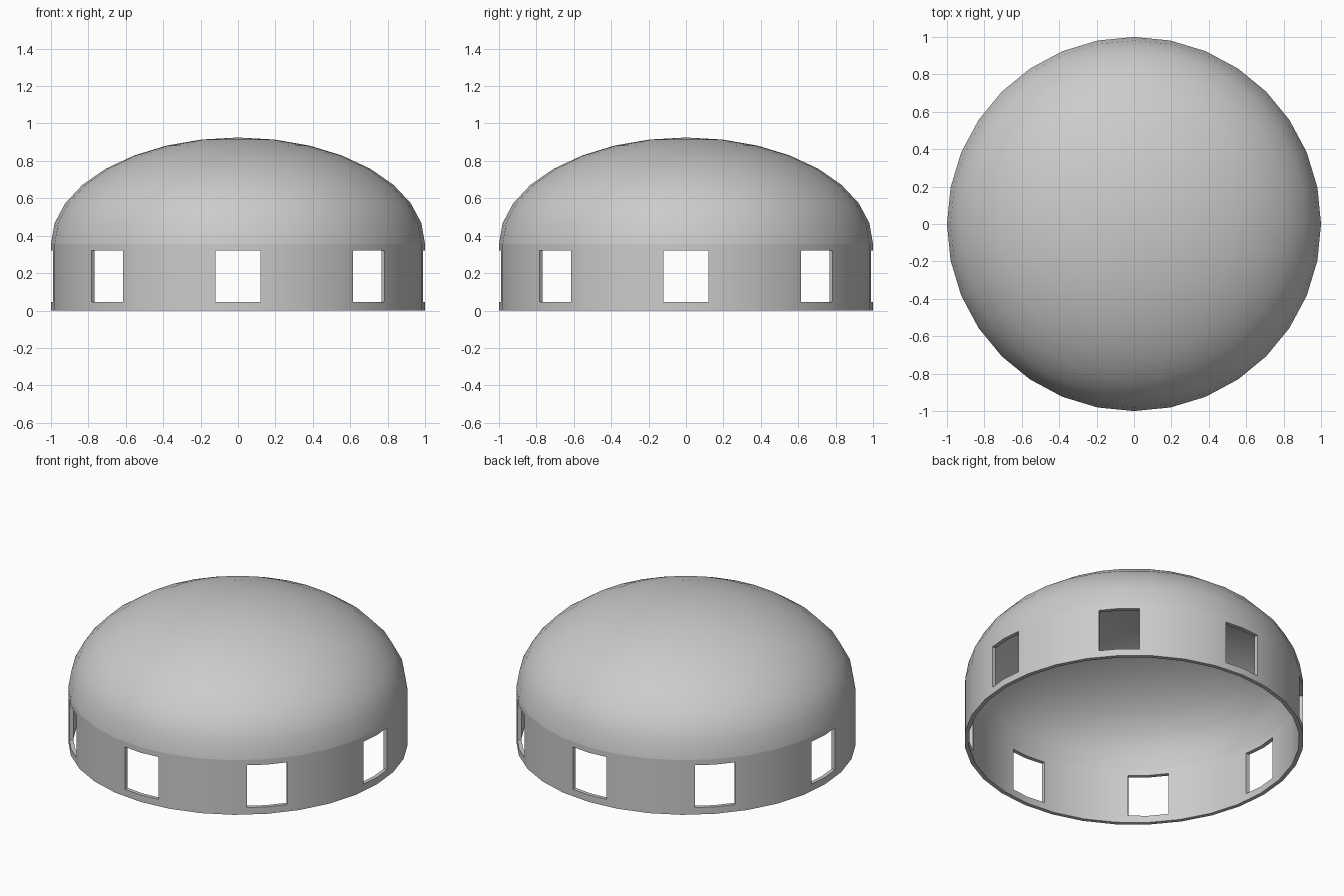
import bpy
import bmesh
from math import radians, sin, cos, pi
from mathutils import Matrix

if "Cube" in bpy.data.objects:
    bpy.data.objects.remove(bpy.data.objects["Cube"])

SEGMENTS = 32
THICK = 0.025
WALL_TOP = 0.355
RISE = 0.57

grey = bpy.data.materials.new("light grey")
grey.use_nodes = True
grey.diffuse_color = (0.6, 0.6, 0.6, 1)
grey.node_tree.nodes["Principled BSDF"].inputs["Base Color"].default_value = grey.diffuse_color


def add_object(name, bm):
    bmesh.ops.recalc_face_normals(bm, faces=bm.faces)
    mesh = bpy.data.meshes.new(name)
    bm.to_mesh(mesh)
    bm.free()
    mesh.materials.append(grey)
    obj = bpy.data.objects.new(name, mesh)
    bpy.context.collection.objects.link(obj)
    return obj


def lathe(name, profile):
    """Spin a closed (radius, height) profile around z."""
    bm = bmesh.new()
    verts = [bm.verts.new((r, 0, z)) for r, z in profile]
    edges = [bm.edges.new((a, b)) for a, b in zip(verts, verts[1:] + verts[:1])
             if a.co.x > 1e-5 or b.co.x > 1e-5]
    bmesh.ops.spin(bm, geom=verts + edges, cent=(0, 0, 0), axis=(0, 0, 1),
                   angle=2 * pi, steps=SEGMENTS, use_duplicate=False)
    bmesh.ops.remove_doubles(bm, verts=bm.verts, dist=1e-4)
    return add_object(name, bm)


def select_only(obj):
    bpy.ops.object.select_all(action="DESELECT")
    obj.select_set(True)
    bpy.context.view_layer.objects.active = obj


# Ring wall
inner = 1 - THICK
wall = lathe("ring_wall", [(1, 0), (1, WALL_TOP), (inner, WALL_TOP), (inner, 0)])

# Eight window openings
bm = bmesh.new()
for i in range(8):
    place = (Matrix.Rotation(i * pi / 4, 4, "Z")
             @ Matrix.Translation((1, 0, 0.1825))
             @ Matrix.Diagonal((0.3, 0.24, 0.275, 1)))
    bmesh.ops.create_cube(bm, size=1, matrix=place)
cutter = add_object("window_cutter", bm)
cutter.hide_render = True
cut = wall.modifiers.new("windows", "BOOLEAN")
cut.object = cutter
cut.operation = "DIFFERENCE"
cut.solver = "EXACT"
select_only(wall)
bpy.ops.object.modifier_apply(modifier="windows")
bpy.data.objects.remove(cutter)

# Hollow half-ellipsoid roof
angles = [i * pi / 16 for i in range(9)]
outside = [(cos(a), WALL_TOP + RISE * sin(a)) for a in angles]
inside = [(inner * cos(a), WALL_TOP + (RISE - THICK) * sin(a)) for a in reversed(angles)]
dome = lathe("dome_roof", outside + inside)

for part in (wall, dome):
    select_only(part)
    bpy.ops.object.shade_smooth_by_angle(angle=radians(30))
